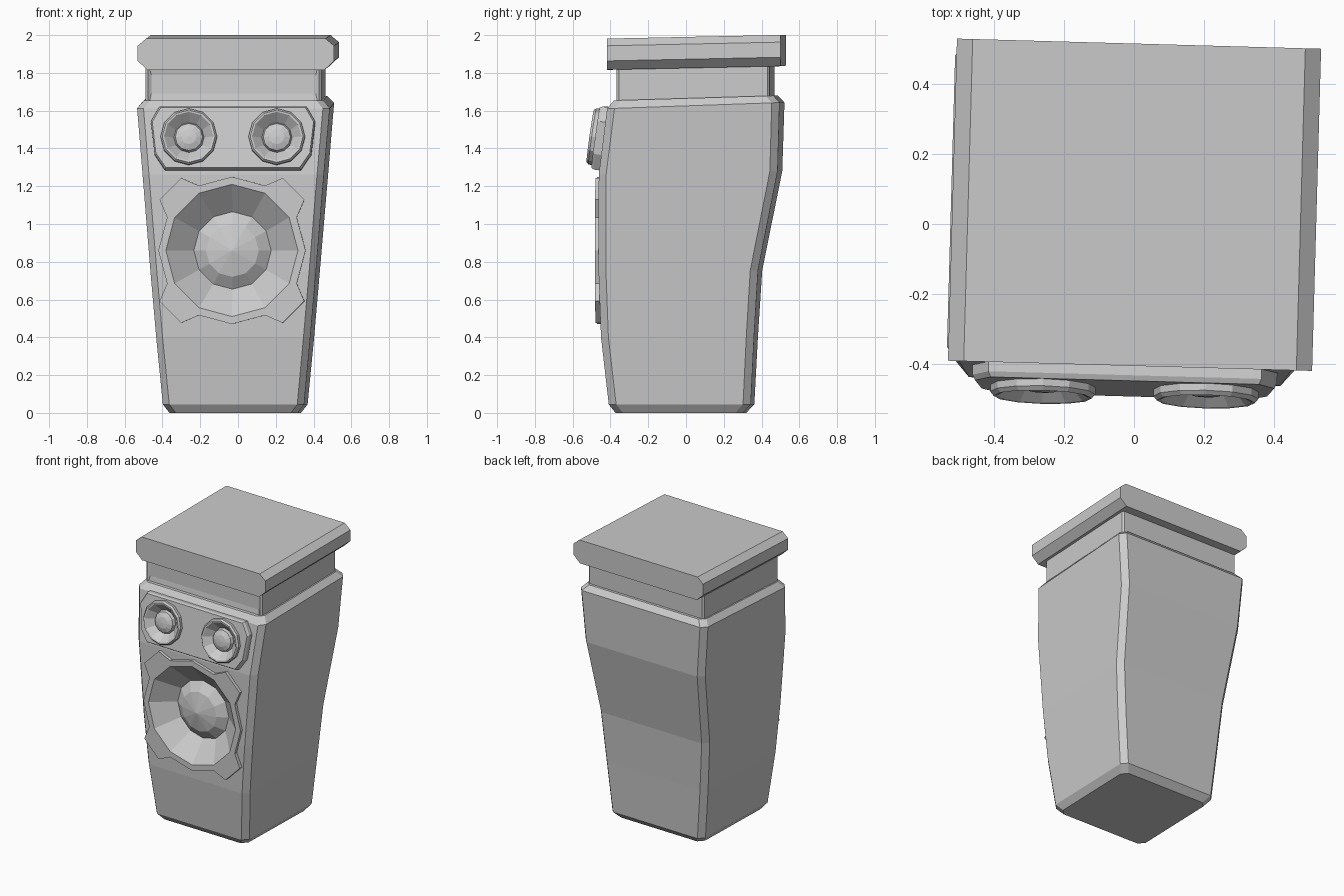
import bpy, bmesh, math
from mathutils import Matrix, Vector

if "Cube" in bpy.data.objects:
    bpy.data.objects.remove(bpy.data.objects["Cube"])

YAW = Matrix.Rotation(math.radians(-1.6), 4, 'Z')
AXIS = -0.014  # sideways centre of the cabinet

grey = bpy.data.materials.new("cabinet_grey")
grey.diffuse_color = (0.6, 0.6, 0.6, 1)
grey.use_nodes = True
grey.node_tree.nodes["Principled BSDF"].inputs["Base Color"].default_value = grey.diffuse_color


def finish(name, bm, matrix=Matrix()):
    bmesh.ops.recalc_face_normals(bm, faces=bm.faces[:])
    me = bpy.data.meshes.new(name)
    bm.to_mesh(me)
    bm.free()
    me.materials.append(grey)
    ob = bpy.data.objects.new(name, me)
    bpy.context.collection.objects.link(ob)
    ob.matrix_world = YAW @ matrix
    return ob


def bridge(bm, a, b):
    n = len(a)
    for i in range(n):
        j = (i + 1) % n
        bm.faces.new((a[i], a[j], b[j], b[i]))


def loft(name, rings, matrix=Matrix()):
    """Solid through equal-length point rings, capped at both ends."""
    bm = bmesh.new()
    loops = [[bm.verts.new(p) for p in r] for r in rings]
    for a, b in zip(loops, loops[1:]):
        bridge(bm, a, b)
    bm.faces.new(loops[0])
    bm.faces.new(loops[-1])
    return finish(name, bm, matrix)


def chamfered(hw, y0, y1, z, cx, cy, tilt):
    pts = [(-hw + cx, y0), (hw - cx, y0), (hw, y0 + cy), (hw, y1 - cy),
           (hw - cx, y1), (-hw + cx, y1), (-hw, y1 - cy), (-hw, y0 + cy)]
    return [(x + AXIS, y, z + tilt * y) for x, y in pts]


def circle(r, w, n=12):
    return [(r * math.cos(2 * math.pi * i / n), r * math.sin(2 * math.pi * i / n), w)
            for i in range(n)]


def facing(x, y, z, lean=0):
    """Frame whose local z points out of the cabinet front."""
    return Matrix.Translation((x, y, z)) @ Matrix.Rotation(math.radians(90 - lean), 4, 'X')


def cut(target, radius, w0, w1, matrix):
    cutter = loft("cutter", [circle(radius, w0), circle(radius, w1)], matrix)
    cutter.hide_render = True
    bpy.context.view_layer.update()
    mod = target.modifiers.new("hole", 'BOOLEAN')
    mod.operation = 'DIFFERENCE'
    mod.solver = 'EXACT'
    mod.object = cutter
    bpy.context.view_layer.objects.active = target
    bpy.ops.object.modifier_apply(modifier=mod.name)
    bpy.data.objects.remove(cutter)


def dish(bm, profile):
    """Twelve-sided revolved surface ending in a point; returns its first loop."""
    loops = [[bm.verts.new(p) for p in circle(r, w)] for r, w in profile[:-1]]
    for a, b in zip(loops, loops[1:]):
        bridge(bm, a, b)
    tip = bm.verts.new((0, 0, profile[-1][1]))
    last = loops[-1]
    for i in range(12):
        bm.faces.new((last[i], last[(i + 1) % 12], tip))
    return loops[0]


# Cabinet body: half width, front, back, height, tilt
levels = [(0.34, -0.365, 0.31, 0.0, 0.0), (0.374, -0.40, 0.352, 0.045, 0.0),
          (0.408, -0.44, 0.37, 0.40, 0.0), (0.438, -0.452, 0.392, 0.75, 0.01),
          (0.48, -0.45, 0.497, 1.27, 0.02), (0.51, -0.405, 0.508, 1.625, 0.035),
          (0.475, -0.37, 0.475, 1.665, 0.03)]
body = loft("cabinet_body", [chamfered(hw, a, b, z, 0.035, 0.04, t)
                             for hw, a, b, z, t in levels])

# Neck with a shallow recessed front panel
neck = loft("neck", [chamfered(0.465, -0.355, 0.455, z, 0.012, 0.012, 0.022)
                     for z in (1.62, 1.86)])
bm = bmesh.new()
bm.from_mesh(neck.data)
bm.normal_update()
front = [f for f in bm.faces if f.normal.y < -0.95]
bmesh.ops.inset_region(bm, faces=front, thickness=0.025, depth=-0.012)
for v in front[0].verts:
    v.co.z = 1.79 if v.co.z > 1.74 else 1.69
bm.to_mesh(neck.data)
bm.free()

# Lid: slab with bevelled left and right sides
side = [(0.47, 1.825), (0.52, 1.872), (0.52, 1.952), (0.475, 1.99)]
outline = side + [(-x, z) for x, z in reversed(side)]
loft("lid", [[(x, y, z + 0.021 * y) for x, z in outline] for y in (-0.405, 0.515)])

# Woofer: frame with four pointed corners, cone and dome in one surface
place = facing(AXIS - 0.005, -0.45, 0.86)
cut(body, 0.345, -0.2, 0.1, place)
shape = [(0, 0.39), (27, 0.385), (35, 0.468), (55, 0.468), (63, 0.385)]
star = [(r * math.cos(math.radians(a + q)), r * math.sin(math.radians(a + q)))
        for q in (0, 90, 180, 270) for a, r in shape]
bm = bmesh.new()
base = [bm.verts.new((x, y, -0.012)) for x, y in star]
rim = [bm.verts.new((x, y, 0.022)) for x, y in star]
bridge(bm, base, rim)
hole = dish(bm, [(0.35, 0.022), (0.205, -0.10), (0.14, -0.055), (0, -0.025)])
edges = [bm.edges.get((l[i], l[(i + 1) % len(l)])) for l in (rim, hole) for i in range(len(l))]
bmesh.ops.triangle_fill(bm, edges=edges, use_beauty=True, normal=Vector((0, 0, 1)))
finish("woofer", bm, place)

# Tweeter plate lying on the sloping upper front
LEAN = 8
half = [(0.36, -0.172), (0.415, -0.09), (0.435, 0.085), (0.39, 0.165)]
plate_outline = half + [(-x, y) for x, y in reversed(half)]
place = facing(AXIS, -0.43, 1.455, LEAN)
plate = loft("tweeter_plate", [[(x * s, y * t, w) for x, y in plate_outline]
                               for s, t, w in ((1, 1, -0.015), (1, 1, 0.025), (0.982, 0.955, 0.04))],
             place)

# Pair of tweeters: raised rim, bowl and dome
for label, x in (("left", -0.233), ("right", 0.233)):
    spot = place @ Matrix.Translation((x, 0.0, 0))
    cut(plate, 0.128, 0.012, 0.1, spot)
    bm = bmesh.new()
    dish(bm, [(0.15, 0.03), (0.15, 0.06), (0.14, 0.072), (0.13, 0.07),
              (0.08, 0.02), (0.072, 0.04), (0.04, 0.054), (0, 0.058)])
    finish(label + "_tweeter", bm, spot)
